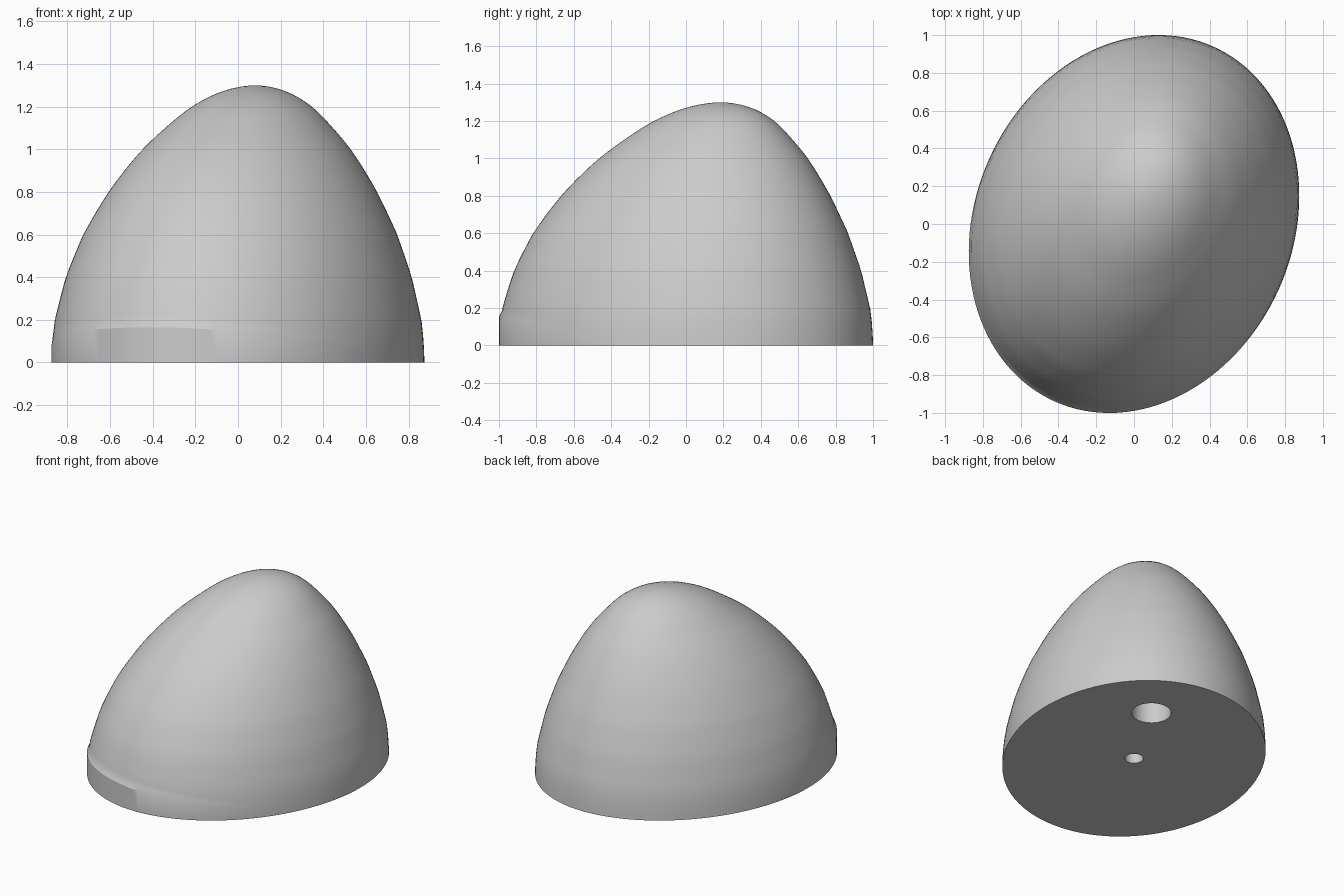
import bpy, bmesh, math

if "Cube" in bpy.data.objects:
    bpy.data.objects.remove(bpy.data.objects["Cube"])

HEIGHT, SEG = 1.3, 128
# Base ellipse: semi-axes and heading of the long axis
LONG, SHORT, TURN = 1.029, 0.841, math.radians(24)
LEAN = (0.08, 0.185)
# (height, width factor) of the dome
PROFILE = [(0, 1), (.1, .996), (.2, .983), (.4, .928), (.6, .842), (.8, .72), (1, .558),
           (1.1, .449), (1.2, .322), (1.25, .228), (1.275, .16), (1.29, .098), (1.297, .05), (1.3, 0)]


def width(z):
    for (z0, w0), (z1, w1) in zip(PROFILE, PROFILE[1:]):
        if z <= z1:
            t = (z - z0) / (z1 - z0)
            return math.sqrt(w0 * w0 + (w1 * w1 - w0 * w0) * t)
    return 0


def rim(a):
    u, v = LONG * math.cos(a), SHORT * math.sin(a)
    return (u * math.sin(TURN) + v * math.cos(TURN),
            u * math.cos(TURN) - v * math.sin(TURN))


def point(a, z):
    s, w = (z / HEIGHT) ** 2.6, width(z)
    x, y = rim(a)
    return (LEAN[0] * s + x * w, LEAN[1] * s + y * w, z)


grey = bpy.data.materials.new("grey")
grey.diffuse_color = (0.6, 0.6, 0.6, 1)
grey.use_nodes = True
grey.node_tree.nodes["Principled BSDF"].inputs["Base Color"].default_value = grey.diffuse_color

# Leaning dome with a low upright wall on the side it leans away from
bm = bmesh.new()
angles = [math.tau * i / SEG for i in range(SEG)]
walls = [max(0, -0.165 * math.cos(a)) for a in angles]
rows = [[(*rim(a), 0) for a in angles],
        [(*rim(a), w) for a, w in zip(angles, walls)]]
levels = [.03] + [HEIGHT * math.sin(math.pi / 2 * k / 32) for k in range(1, 32)] + [1.2995]
for z in sorted(levels):
    rows.append([point(a, w + z * (HEIGHT - w) / HEIGHT) for a, w in zip(angles, walls)])
rings = [[bm.verts.new(p) for p in row] for row in rows]
for low, high in zip(rings, rings[1:]):
    for i in range(SEG):
        j = (i + 1) % SEG
        bm.faces.new((low[i], low[j], high[j], high[i]))
bm.faces.new(rings[0])
bm.faces.new(rings[-1])
bmesh.ops.remove_doubles(bm, verts=bm.verts, dist=1e-5)
bmesh.ops.recalc_face_normals(bm, faces=bm.faces)
mesh = bpy.data.meshes.new("dome")
bm.to_mesh(mesh)
bm.free()
dome = bpy.data.objects.new("dome", mesh)
mesh.materials.append(grey)
bpy.context.collection.objects.link(dome)

# Two round blind holes in the underside
for x, y, radius in ((0, 0, .06), (.294, .526, .128)):
    bpy.ops.mesh.primitive_cylinder_add(vertices=48, radius=radius, depth=.8, location=(x, y, 0))
    cutter = bpy.context.object
    cutter.name = "hole_cutter"
    cutter.hide_render = True
    cutter.data.materials.append(grey)
    mod = dome.modifiers.new("hole", 'BOOLEAN')
    mod.operation, mod.solver, mod.object = 'DIFFERENCE', 'EXACT', cutter
    bpy.context.view_layer.objects.active = dome
    bpy.ops.object.modifier_apply(modifier=mod.name)
    bpy.data.objects.remove(cutter)

bpy.ops.object.select_all(action='DESELECT')
dome.select_set(True)
bpy.context.view_layer.objects.active = dome
bpy.ops.object.shade_smooth_by_angle(angle=math.radians(30))
